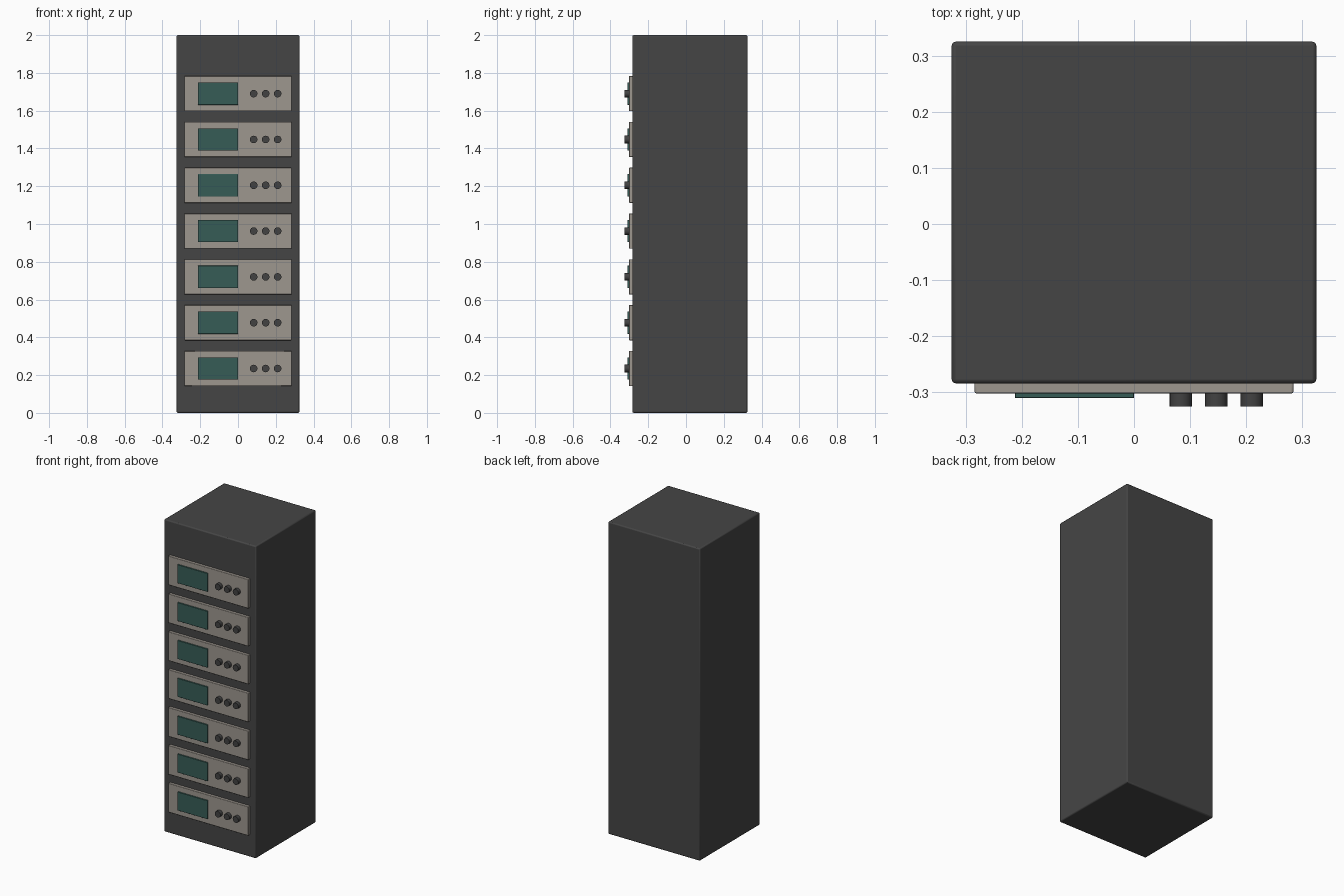
import bpy
import math

cube = bpy.data.objects.get("Cube")
if cube:
    bpy.data.objects.remove(cube, do_unlink=True)


def make_material(name, rgb):
    mat = bpy.data.materials.new(name)
    mat.use_nodes = True
    colour = (*rgb, 1.0)
    mat.diffuse_color = colour
    mat.node_tree.nodes["Principled BSDF"].inputs["Base Color"].default_value = colour
    return mat


charcoal = make_material("charcoal_metal", (0.06, 0.06, 0.06))
beige = make_material("warm_grey_panel", (0.34, 0.31, 0.275))
teal = make_material("dark_teal_glass", (0.037, 0.107, 0.093))
dark = make_material("dark_knob", (0.055, 0.055, 0.055))


def finish(obj, name, mat, bevel=0):
    obj.name = name
    obj.data.materials.append(mat)
    bpy.ops.object.transform_apply(location=False, rotation=True, scale=True)
    if bevel:
        mod = obj.modifiers.new("edge_bevel", "BEVEL")
        mod.width = bevel
        mod.segments = 2
        mod.limit_method = "ANGLE"
    bpy.ops.object.shade_smooth_by_angle(angle=math.radians(30))


def box(name, low, high, mat, bevel):
    centre = [(a + b) / 2 for a, b in zip(low, high)]
    bpy.ops.mesh.primitive_cube_add(size=1, location=centre)
    obj = bpy.context.object
    obj.scale = [b - a for a, b in zip(low, high)]
    finish(obj, name, mat, bevel)


def knob(name, x, z):
    depth = KNOB_FRONT - PANEL_FRONT
    bpy.ops.mesh.primitive_cylinder_add(
        vertices=16, radius=0.02, depth=abs(depth),
        location=(x, PANEL_FRONT + depth / 2, z), rotation=(math.pi / 2, 0, 0))
    finish(bpy.context.object, name, dark)


CABINET_FRONT = -0.284
PANEL_FRONT = -0.302
SCREEN_FRONT = -0.31
KNOB_FRONT = -0.325

# Cabinet body
box("cabinet", (-0.325, CABINET_FRONT, 0), (0.325, 0.325, 2), charcoal, 0.007)

# Seven rack units, each with a faceplate, screen and three knobs
for i in range(7):
    z = 0.235 + i * 0.2425
    box(f"faceplate_{i + 1}", (-0.284, PANEL_FRONT, z - 0.093),
        (0.284, CABINET_FRONT + 0.01, z + 0.093), beige, 0.003)
    box(f"screen_{i + 1}", (-0.212, SCREEN_FRONT, z - 0.059),
        (0, PANEL_FRONT + 0.005, z + 0.059), teal, 0.001)
    for j in range(3):
        knob(f"knob_{i + 1}_{j + 1}", 0.083 + j * 0.0635, z)
